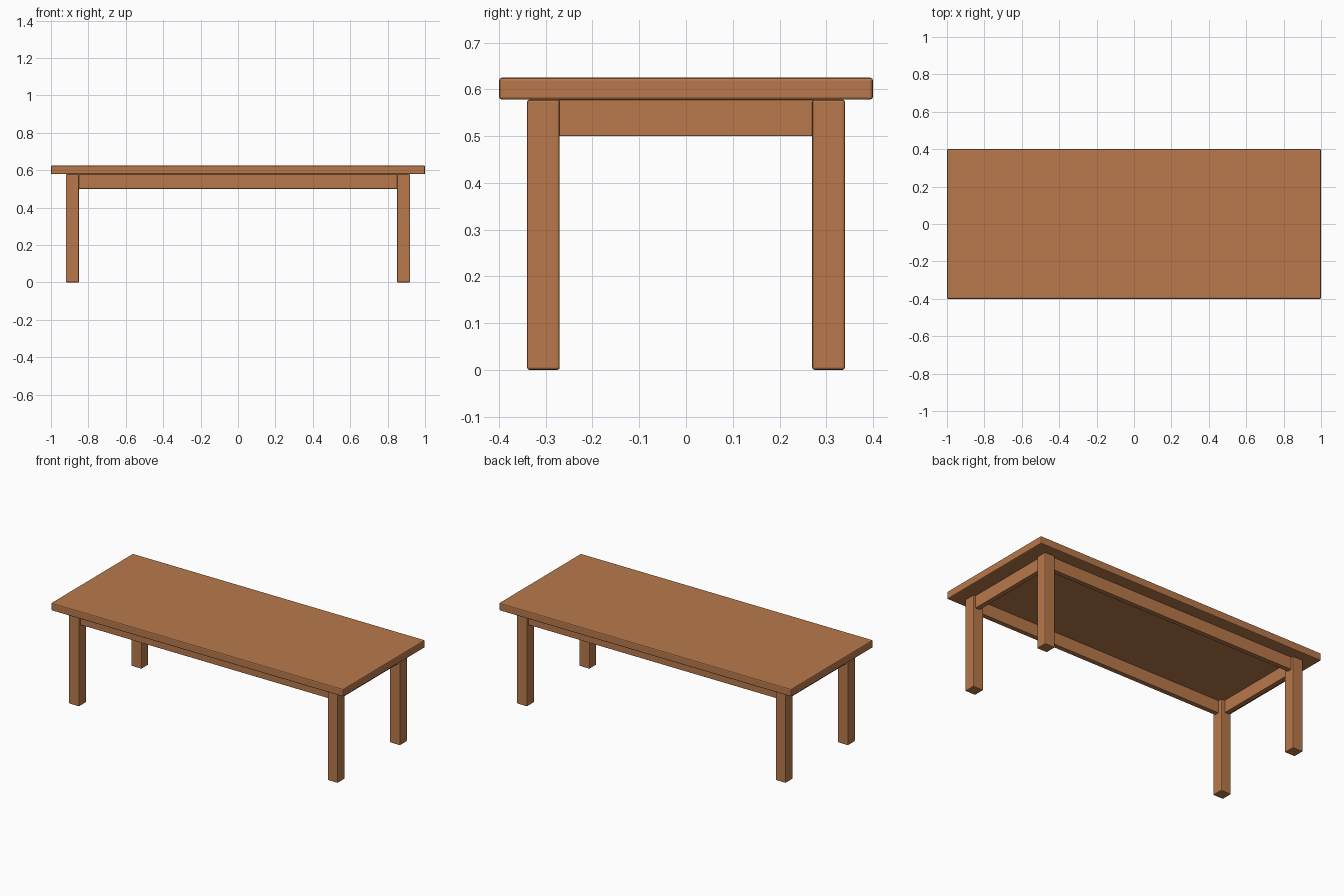
import bpy
import bmesh
from mathutils import Vector

if "Cube" in bpy.data.objects:
    bpy.data.objects.remove(bpy.data.objects["Cube"])

# Single warm wood colour
wood = bpy.data.materials.new("warm_brown_wood")
wood.diffuse_color = (0.48, 0.19, 0.07, 1.0)
wood.use_nodes = True
wood.node_tree.nodes["Principled BSDF"].inputs["Base Color"].default_value = wood.diffuse_color


def box(name, lo, hi, bevel):
    """Box between two corners with softly rounded edges."""
    lo, hi = Vector(lo), Vector(hi)
    mid, size = (lo + hi) / 2, hi - lo
    bm = bmesh.new()
    bmesh.ops.create_cube(bm, size=1.0)
    bmesh.ops.scale(bm, vec=size, verts=bm.verts)
    mesh = bpy.data.meshes.new(name)
    bm.to_mesh(mesh)
    bm.free()
    mesh.materials.append(wood)
    obj = bpy.data.objects.new(name, mesh)
    obj.location = mid
    bpy.context.collection.objects.link(obj)
    if bevel:
        mod = obj.modifiers.new("soft_edges", 'BEVEL')
        mod.width = bevel
        mod.segments = 2
    return obj


TOP_Z, UNDER_Z, APRON_Z = 0.625, 0.578, 0.50
LEG_X, LEG_Y, LEG_W = 0.92, 0.34, 0.07      # outer leg faces and leg width
INSET, THICK = 0.015, 0.03                  # apron setback and thickness

# Table top
box("table_top", (-1, -0.4, UNDER_Z), (1, 0.4, TOP_Z), 0.006)

# Four square legs
for sx, side in ((-1, "left"), (1, "right")):
    for sy, end in ((-1, "front"), (1, "back")):
        cx, cy, h = sx * (LEG_X - LEG_W / 2), sy * (LEG_Y - LEG_W / 2), LEG_W / 2
        box(f"{end}_{side}_leg", (cx - h, cy - h, 0), (cx + h, cy + h, UNDER_Z), 0.005)

# Long aprons between the legs at front and back
x_in = LEG_X - LEG_W + 0.005
for s, end in ((-1, "front"), (1, "back")):
    c = s * (LEG_Y - INSET - THICK / 2)
    box(f"{end}_apron", (-x_in, c - THICK / 2, APRON_Z), (x_in, c + THICK / 2, UNDER_Z), 0.002)

# Short aprons between the legs at the sides
y_in = LEG_Y - LEG_W + 0.005
for s, side in ((-1, "left"), (1, "right")):
    c = s * (LEG_X - INSET - THICK / 2)
    box(f"{side}_apron", (c - THICK / 2, -y_in, APRON_Z), (c + THICK / 2, y_in, UNDER_Z), 0.002)
